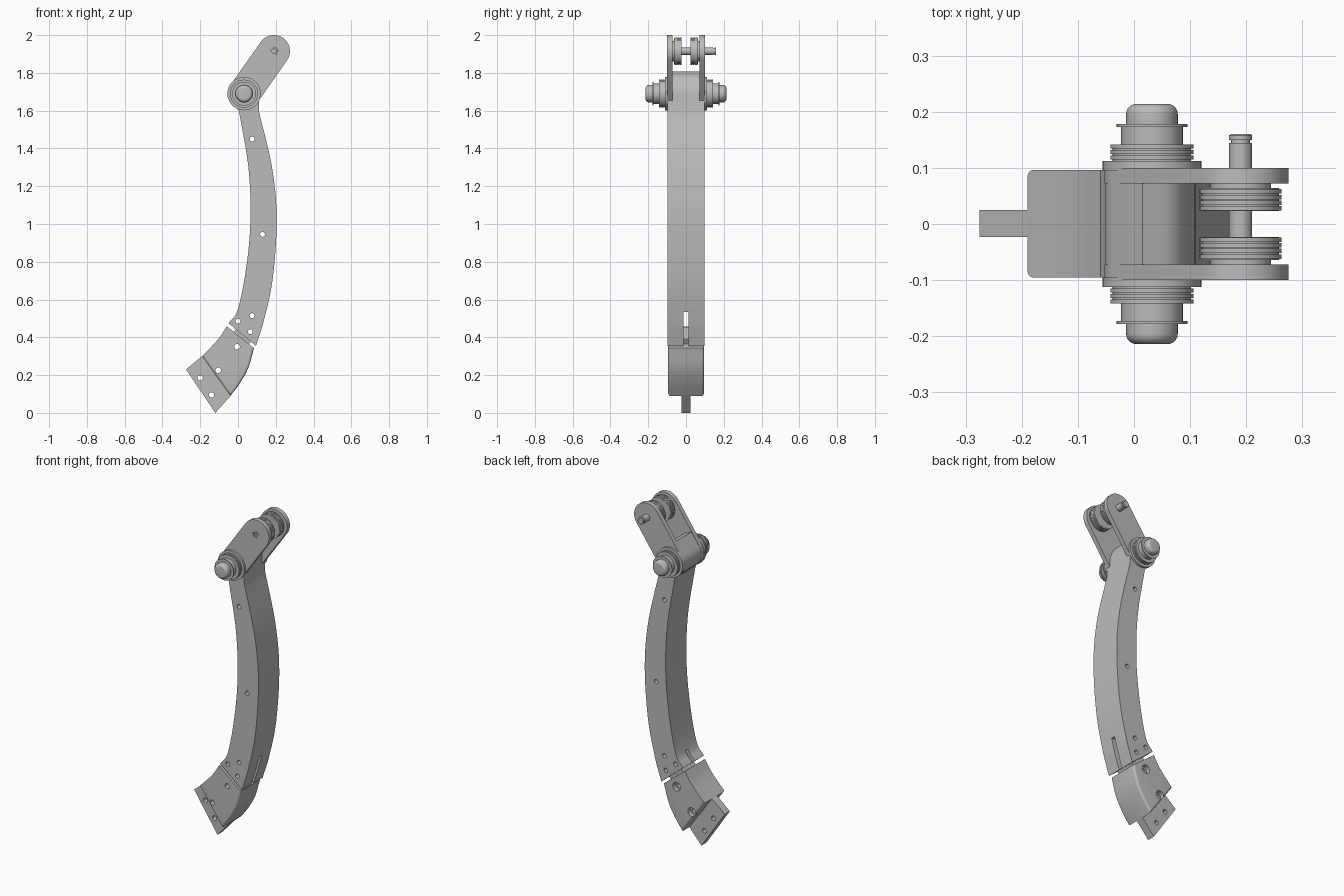
import bpy, bmesh, math
from mathutils import Vector

old = bpy.data.objects.get("Cube")
if old:
    bpy.data.objects.remove(old)

grey = bpy.data.materials.new("plain_grey")
grey.use_nodes = True
grey.diffuse_color = (0.5, 0.5, 0.5, 1)
grey.node_tree.nodes["Principled BSDF"].inputs["Base Color"].default_value = (0.5, 0.5, 0.5, 1)

PIVOT = (0.032, 1.69)
TIP = (0.19, 1.915)


def finish(bm, name):
    bmesh.ops.recalc_face_normals(bm, faces=bm.faces)
    mesh = bpy.data.meshes.new(name)
    bm.to_mesh(mesh)
    bm.free()
    obj = bpy.data.objects.new(name, mesh)
    bpy.context.collection.objects.link(obj)
    mesh.materials.append(grey)
    return obj


def smooth(obj, angle=25):
    bpy.ops.object.select_all(action='DESELECT')
    obj.select_set(True)
    bpy.context.view_layer.objects.active = obj
    bpy.ops.object.shade_smooth_by_angle(angle=math.radians(angle))


def spline(pts, steps=8):
    """Smooth path through a few (x, z) points."""
    p = [Vector(q) for q in pts]
    p = [2 * p[0] - p[1]] + p + [2 * p[-1] - p[-2]]
    out = []
    for a, b, c, d in zip(p, p[1:], p[2:], p[3:]):
        for i in range(steps):
            t = i / steps
            out.append(0.5 * (2 * b + (c - a) * t + (2 * a - 5 * b + 4 * c - d) * t * t
                              + (3 * b - a - 3 * c + d) * t ** 3))
    return out + [p[-2]]


def arc(centre, r, start, end, n=24):
    angles = [math.radians(start + (end - start) * i / n) for i in range(n + 1)]
    return [(centre[0] + r * math.cos(a), centre[1] + r * math.sin(a)) for a in angles]


def slab(name, outline, y0, y1, round_rule=None, radius=0.03):
    """Extrude an x-z outline along y; optionally round some cap edges."""
    bm = bmesh.new()
    face = bm.faces.new([bm.verts.new((p[0], y0, p[1])) for p in outline])
    ext = bmesh.ops.extrude_face_region(bm, geom=[face])["geom"]
    bmesh.ops.translate(bm, vec=(0, y1 - y0, 0),
                        verts=[v for v in ext if isinstance(v, bmesh.types.BMVert)])
    if round_rule:
        picked = [e for e in bm.edges if abs(e.verts[0].co.y - e.verts[1].co.y) < 1e-5
                  and round_rule(e.verts[0].co, e.verts[1].co)]
        bmesh.ops.bevel(bm, geom=picked, offset=radius, segments=6, profile=0.5,
                        affect='EDGES', clamp_overlap=True)
    return finish(bm, name)


def turned(name, centre, profile, sign=1, sides=48):
    """Turn a (y, radius) profile around an axis along y."""
    bm = bmesh.new()
    rings = []
    for y, r in profile:
        rings.append([bm.verts.new((x, sign * y, z))
                      for x, z in arc(centre, r, 0, 360, sides)[:-1]])
    for a, b in zip(rings, rings[1:]):
        for i in range(sides):
            j = (i + 1) % sides
            bm.faces.new((a[i], a[j], b[j], b[i]))
    bm.faces.new(rings[0])
    bm.faces.new(rings[-1])
    return finish(bm, name)


def combine(obj, other, operation):
    mod = obj.modifiers.new(operation.lower(), 'BOOLEAN')
    mod.operation, mod.solver, mod.object = operation, 'EXACT', other
    bpy.ops.object.select_all(action='DESELECT')
    bpy.context.view_layer.objects.active = obj
    obj.select_set(True)
    bpy.ops.object.modifier_apply(modifier=mod.name)
    bpy.data.objects.remove(other)


def drill(obj, holes, r, y0=-0.3, y1=0.3):
    for hole in holes:
        combine(obj, turned("drill", hole, [(y0, r), (y1, r)], sides=20), 'DIFFERENCE')


# Curved beam with its pivot head and the web between the fork plates
inner = spline([(-0.05, 0.475), (0, 0.55), (0.045, 0.78), (0.066, 1.03), (0.055, 1.3), (0.005, 1.6)])
outer = spline([(0.11, 1.6), (0.18, 1.3), (0.205, 1.03), (0.185, 0.72), (0.14, 0.5), (0.095, 0.355)])
back = arc(PIVOT, 0.084, 235, 145, 16)
web = spline([(0.015, 1.808), (0.075, 1.777), (0.108, 1.715)], 6)
beam = slab("curved_beam", inner + back + web + [(0.11, 1.66)] + outer, -0.0985, 0.0985)
neck_cut = arc(PIVOT, 0.3, 55, 56, 1)

# Trim the web so that it fits between the plates
for s in (-1, 1):
    y = sorted((s * 0.0725, s * 0.2))
    combine(beam, slab("web_trim", [(-0.2, 1.68), (0.3, 1.68), (0.3, 1.9), (-0.2, 1.9)], *y), 'DIFFERENCE')

# Slot running through the lower end of the beam
slot = slab("slot_cut", [(-0.2, 0.2), (0.3, 0.2), (0.3, 0.535), (-0.2, 0.535)], -0.012, 0.012,
            None)
combine(beam, slot, 'DIFFERENCE')
drill(beam, [(0.075, 1.45), (0.13, 0.945), (0.075, 0.515), (0, 0.485), (0.065, 0.43)], 0.013)
smooth(beam)

# Fork plates
lean = math.degrees(math.atan2(TIP[1] - PIVOT[1], TIP[0] - PIVOT[0]))
capsule = arc(TIP, 0.085, lean - 90, lean + 90) + arc(PIVOT, 0.085, lean + 90, lean + 270)
for s, side in ((-1, "front"), (1, "back")):
    plate = slab(side + "_fork_plate", capsule, *sorted((s * 0.072, s * 0.0995)))
    drill(plate, [TIP], 0.021)
    smooth(plate)

# Foot block, rounded along its outer side and lower end
foot_outer = spline([(-0.04, 0.09), (0.012, 0.16), (0.055, 0.24), (0.085, 0.343)], 5)
foot_inner = spline([(-0.06, 0.458), (-0.105, 0.39), (-0.19, 0.3)], 4)


def rounded(a, b):
    m = (a + b) / 2
    on_top = abs(a.x - b.x) > 0.1 and m.z > 0.35
    on_inner = m.x < -0.05 and m.z > 0.28
    return not (on_top or on_inner)


foot = slab("foot_block", foot_inner + foot_outer, -0.095, 0.096, rounded, 0.036)
foot_holes = [(-0.005, 0.35), (-0.105, 0.225)]
drill(foot, foot_holes, 0.015)
drill(foot, foot_holes, 0.026, 0.07, 0.2)
smooth(foot)

# Flat end tab and the tongue that joins foot and beam
tab = slab("end_tab", [(-0.275, 0.23), (-0.12, 0), (-0.035, 0.095), (-0.185, 0.305)], -0.023, 0.025)
drill(tab, [(-0.2, 0.185), (-0.14, 0.095)], 0.014)
smooth(tab)
tongue = slab("joint_tongue", [(-0.03, 0.42), (0.05, 0.35), (0.075, 0.39), (0, 0.455)], -0.06, 0.06)
drill(tongue, foot_holes[:1], 0.015)

# Stepped hubs on both ends of the pivot
cap = [(0.178 + 0.018, 0.046)] + [
    (0.196 + 0.018 * math.sin(t * math.pi / 12), 0.028 + 0.018 * math.cos(t * math.pi / 12))
    for t in range(1, 7)]
hub = [(0.095, 0.088), (0.112, 0.088), (0.112, 0.07)]
for k in range(3):
    y = 0.115 + 0.01 * k
    hub += [(y, 0.07), (y, 0.074), (y + 0.007, 0.074), (y + 0.007, 0.07)]
hub += [(0.142, 0.07), (0.142, 0.055), (0.173, 0.055), (0.173, 0.063), (0.178, 0.063), (0.178, 0.046)] + cap
for s, side in ((-1, "front"), (1, "back")):
    smooth(turned(side + "_pivot_hub", PIVOT, hub, s))

# Grooved rollers at the tip
roller = [(0.023, 0.068)]
for k in range(4):
    y = 0.024 + 0.01 * k
    roller += [(y, 0.068), (y, 0.073), (y + 0.008, 0.073), (y + 0.008, 0.068)]
roller += [(0.064, 0.068), (0.064, 0.054), (0.0725, 0.054)]
for s, side in ((-1, "front"), (1, "back")):
    smooth(turned(side + "_roller", TIP, roller, s))

# Roller pin with a grooved tail and a six-sided socket
pin = turned("roller_pin", TIP, [(-0.096, 0.0205), (0.144, 0.0205), (0.144, 0.017), (0.15, 0.017),
                                 (0.15, 0.0205), (0.158, 0.0205), (0.16, 0.018)], sides=28)
combine(pin, turned("socket_cut", TIP, [(-0.2, 0.013), (-0.08, 0.013)], sides=6), 'DIFFERENCE')
smooth(pin)
